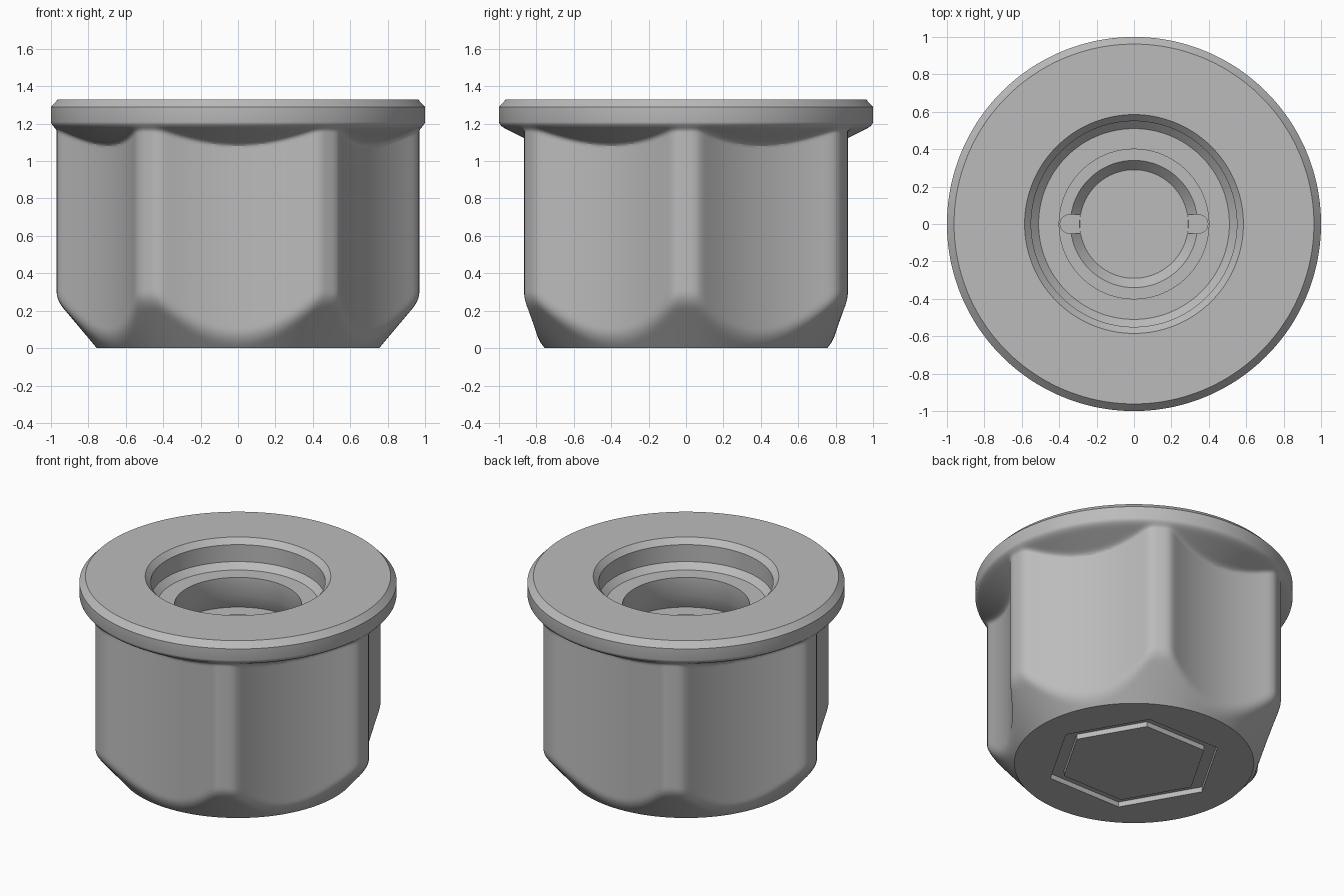
import bpy, bmesh
from math import sin, cos, pi, sqrt, radians

cube = bpy.data.objects.get("Cube")
if cube:
    bpy.data.objects.remove(cube)

SIDES = 240

steel = bpy.data.materials.new("grey_steel")
steel.use_nodes = True
steel.diffuse_color = (0.5, 0.5, 0.5, 1)
steel.node_tree.nodes["Principled BSDF"].inputs["Base Color"].default_value = (0.5, 0.5, 0.5, 1)


def soft_min(a, b, k):
    h = max(k - abs(a - b), 0) / k
    return min(a, b) - h * h * k / 4


def soft_max(a, b, k):
    return -soft_min(-a, -b, k)


def hex_radius(angle):
    """Six hollowed sides meeting at rounded corners."""
    p = angle % (pi / 3) - pi / 6
    c, s = cos(p), sin(p)
    hollow = 1.6 / (c + sqrt(c * c - 1.28 * s * s))
    return soft_min(hollow, 0.97, 0.03)


def body_radius(angle, z):
    """Hex sides, trimmed by the lower cone and blended into the flange."""
    r = soft_min(hex_radius(angle), 0.755 + 0.84 * z, 0.04)
    flange = soft_min(0.8 + 2 * (z - 1.09), 1.0, 0.04)
    return soft_max(r, flange, 0.03)


def make_object(name, bm):
    bmesh.ops.recalc_face_normals(bm, faces=bm.faces)
    mesh = bpy.data.meshes.new(name)
    bm.to_mesh(mesh)
    bm.free()
    mesh.materials.append(steel)
    obj = bpy.data.objects.new(name, mesh)
    bpy.context.collection.objects.link(obj)
    return obj


def bridge(bm, lower, upper):
    n = len(lower)
    for i in range(n):
        j = (i + 1) % n
        bm.faces.new((lower[i], lower[j], upper[j], upper[i]))


def ring(bm, radius, z, sides):
    points = []
    for i in range(sides):
        a = 2 * pi * i / sides
        r = radius(a) if callable(radius) else radius
        points.append(bm.verts.new((r * cos(a), r * sin(a), z)))
    return points


# Hex body with flange, and the stepped bore in the top
bm = bmesh.new()
heights = [i * 0.015 for i in range(25)] + [0.6, 0.85] + [1.03 + i * 0.01 for i in range(19)]
rings = [ring(bm, lambda a, z=z: body_radius(a, z), z, SIDES) for z in heights]
bore = [(1.0, 1.29), (0.962, 1.33), (0.585, 1.33), (0.55, 1.293), (0.55, 1.175),
        (0.51, 1.135), (0.40, 1.135), (0.40, 1.01), (0.45, 0.905), (0.34, 0.905),
        (0.29, 0.85)]
rings += [ring(bm, r, z, SIDES) for r, z in bore]
for lower, upper in zip(rings, rings[1:]):
    bridge(bm, lower, upper)
bm.faces.new(rings[0])
bm.faces.new(rings[-1])
body = make_object("flanged_hex_body", bm)

# Hexagonal groove in the underside
bm = bmesh.new()
loops = [ring(bm, r, z, 6) for r, z in [(0.56, -0.1), (0.56, 0.035), (0.47, 0.035), (0.47, -0.1)]]
for k in range(4):
    bridge(bm, loops[k], loops[(k + 1) % 4])
groove = make_object("groove_cutter", bm)

# Two round-ended key notches in the lowest bore step
bm = bmesh.new()
levels = []
for z in (0.851, 0.96):
    outline = []
    for side, start in ((1, -pi / 2), (-1, pi / 2)):
        for i in range(13):
            a = start + pi * i / 12
            outline.append(bm.verts.new((side * 0.345 + 0.05 * cos(a), 0.05 * sin(a), z)))
    levels.append(outline)
bridge(bm, *levels)
for outline in levels:
    bm.faces.new(outline)
notches = make_object("notch_cutter", bm)

# Cut, then shade
bpy.ops.object.select_all(action='DESELECT')
body.select_set(True)
bpy.context.view_layer.objects.active = body
for cutter in (groove, notches):
    cutter.hide_render = True
    cut = body.modifiers.new(cutter.name, 'BOOLEAN')
    cut.operation = 'DIFFERENCE'
    cut.solver = 'EXACT'
    cut.object = cutter
    bpy.ops.object.modifier_apply(modifier=cut.name)
    bpy.data.objects.remove(cutter)
bpy.ops.object.shade_smooth_by_angle(angle=radians(28))
